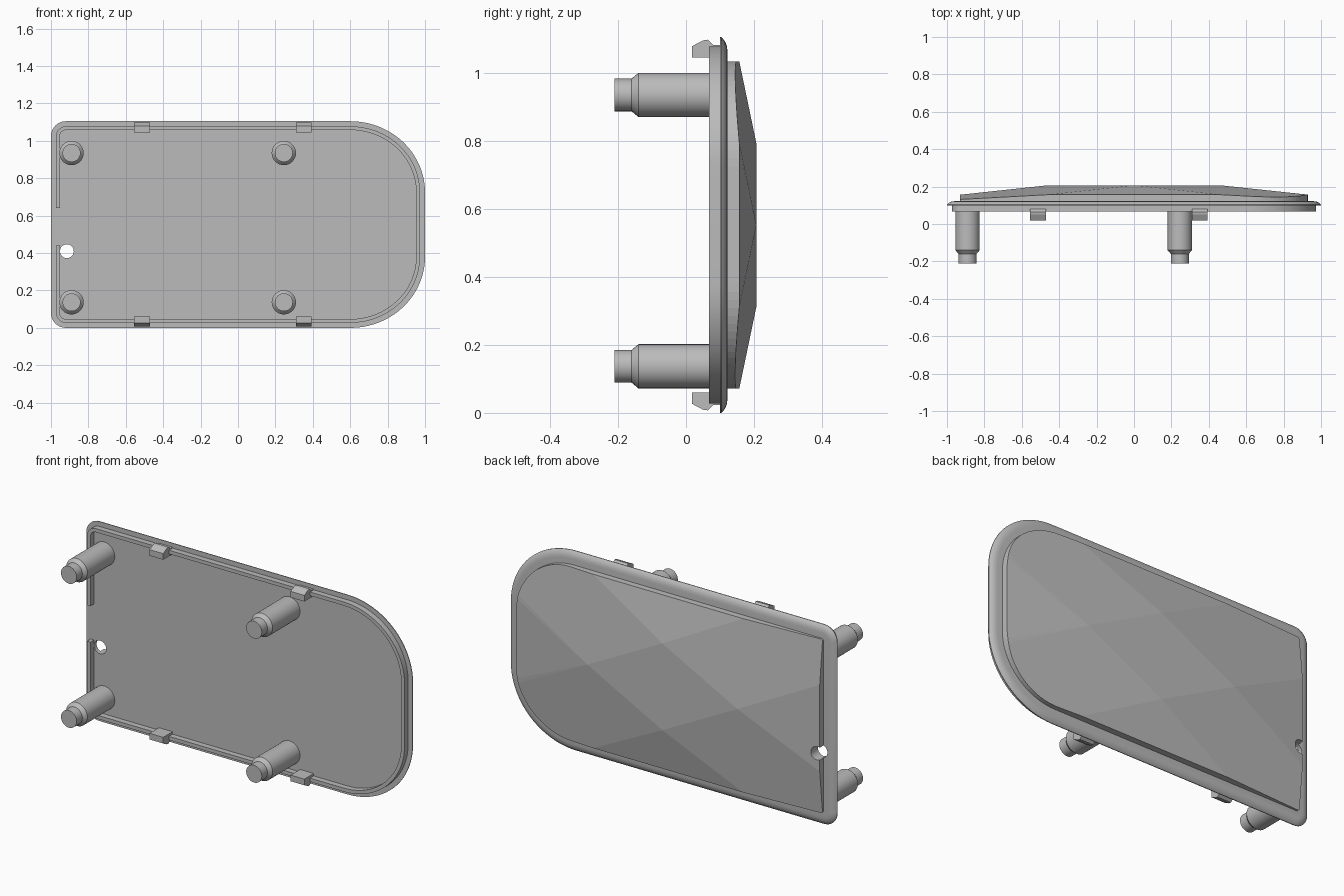
import bpy, bmesh, math

cube = bpy.data.objects.get("Cube")
if cube:
    bpy.data.objects.remove(cube, do_unlink=True)

MID = 0.5525        # height of the horizontal centre line
FLOOR = 0.10        # y of the inner face of the cover

mat = bpy.data.materials.new("grey plastic")
mat.use_nodes = True
grey = (0.5, 0.5, 0.5, 1)
mat.diffuse_color = grey
mat.node_tree.nodes["Principled BSDF"].inputs["Base Color"].default_value = grey


def finish(name, bm):
    bmesh.ops.recalc_face_normals(bm, faces=bm.faces)
    mesh = bpy.data.meshes.new(name)
    bm.to_mesh(mesh)
    bm.free()
    obj = bpy.data.objects.new(name, mesh)
    bpy.context.collection.objects.link(obj)
    mesh.materials.append(mat)
    return obj


def activate(obj):
    bpy.ops.object.select_all(action='DESELECT')
    obj.select_set(True)
    bpy.context.view_layer.objects.active = obj


def smooth(obj, degrees=30):
    activate(obj)
    bpy.ops.object.shade_smooth_by_angle(angle=math.radians(degrees))


def loft(name, rings):
    """Skin a list of equally long closed rings and cap both ends."""
    bm = bmesh.new()
    loops = [[bm.verts.new(p) for p in ring] for ring in rings]
    for a, b in zip(loops, loops[1:]):
        for i in range(len(a)):
            j = (i + 1) % len(a)
            bm.faces.new((a[i], a[j], b[j], b[i]))
    bm.faces.new(loops[0])
    bm.faces.new(loops[-1])
    return finish(name, bm)


def outline(inset, left_radius=0.08):
    """Cover outline as (x, z), starting and ending at the gap in the left side."""
    half_x, half_z = 1 - inset, MID - inset
    r = max(left_radius - inset, 0.012)
    rx, rz = 0.40 - inset, 0.38 - inset
    pts = [(-half_x, 0.64)]
    corners = [(-1, 1, r, r, 180, 8), (1, 1, rx, rz, 90, 20),
               (1, -1, rx, rz, 0, 20), (-1, -1, r, r, -90, 8)]
    for sx, sz, ax, az, start, steps in corners:
        for k in range(steps + 1):
            t = math.radians(start - 90 * k / steps)
            pts.append((sx * (half_x - ax) + ax * math.cos(t),
                        MID + sz * (half_z - az) + az * math.sin(t)))
    pts.append((-half_x, 0.44))
    return pts


def revolve(name, x, z, profile, sides=32):
    """Turned part along y; the profile lists (radius, y)."""
    angles = [2 * math.pi * i / sides for i in range(sides)]
    return loft(name, [[(x + r * math.cos(a), y, z + r * math.sin(a)) for a in angles]
                       for r, y in profile])


# Flange with a rounded back edge
rim = [(0, FLOOR), (0, 0.104), (0.005, 0.109), (0.013, 0.115), (0.025, 0.120), (0.04, 0.122)]
flange = loft("flange", [[(x, y, z) for x, z in outline(d)] for d, y in rim])


# Faceted raised panel: a flat rhombus falling away to the edges
def panel_y(x, z):
    u, v = abs(x), abs(z - MID)
    drop = max(0, 0.025 * (u / 0.46 + v / 0.24 - 1),
               0.05 * (u - 0.46) / 0.47, 0.05 * (v - 0.24) / 0.24)
    return 0.207 - drop


edge = outline(0.071)
top = MID - 0.071
edge += [(sx * 0.46, MID + sz * top) for sx in (-1, 1) for sz in (-1, 1)]
edge += [(-0.929, MID + s * 0.24) for s in (-1, 1)]
ridge = [(0.46, MID), (-0.46, MID), (0, MID + 0.24), (0, MID - 0.24)]
bm = bmesh.new()
for x, z in edge:
    bm.verts.new((x, 0.11, z))
for x, z in edge + ridge:
    bm.verts.new((x, panel_y(x, z), z))
hull = bmesh.ops.convex_hull(bm, input=bm.verts)
loose = [v for v in bm.verts if not v.link_faces]
bmesh.ops.delete(bm, geom=loose, context='VERTS')
bmesh.ops.dissolve_limit(bm, angle_limit=math.radians(0.5), verts=bm.verts, edges=bm.edges)
panel = finish("raised_panel", bm)

# Screw hole through flange and panel
cutter = revolve("hole_cutter", -0.915, 0.41, [(0.037, 0), (0.037, 0.4)])
for part in (flange, panel):
    activate(part)
    mod = part.modifiers.new("hole", 'BOOLEAN')
    mod.operation = 'DIFFERENCE'
    mod.solver = 'EXACT'
    mod.object = cutter
    bpy.ops.object.modifier_apply(modifier=mod.name)
bpy.data.objects.remove(cutter, do_unlink=True)
smooth(flange)

# Locating lip, open at the left side
outer, inner = outline(0.027), outline(0.047)
lip = loft("locating_lip", [[(a[0], 0.068, a[1]), (b[0], 0.068, b[1]),
                             (b[0], 0.102, b[1]), (a[0], 0.102, a[1])]
                            for a, b in zip(outer, inner)])
smooth(lip)

# Four stepped pegs
peg_profile = [(0.065, 0.102), (0.065, -0.14), (0.048, -0.16), (0.048, -0.21)]
for side, x in (("right", -0.89), ("left", 0.245)):
    for level, z in (("upper", 0.935), ("lower", 0.137)):
        smooth(revolve(f"{level}_{side}_peg", x, z, peg_profile), 20)

# Four snap clips, mirrored top to bottom
clip_profile = [(0.018, 0.492), (0.018, 0.526), (0.05, 0.543), (0.064, 0.545),
                (0.08, 0.53), (0.102, 0.53), (0.102, 0.492)]
for side, x in (("right", -0.513), ("left", 0.352)):
    for level, s in (("upper", 1), ("lower", -1)):
        loft(f"{level}_{side}_clip", [[(x + dx, y, MID + s * h) for y, h in clip_profile]
                                      for dx in (-0.042, 0.042)])
